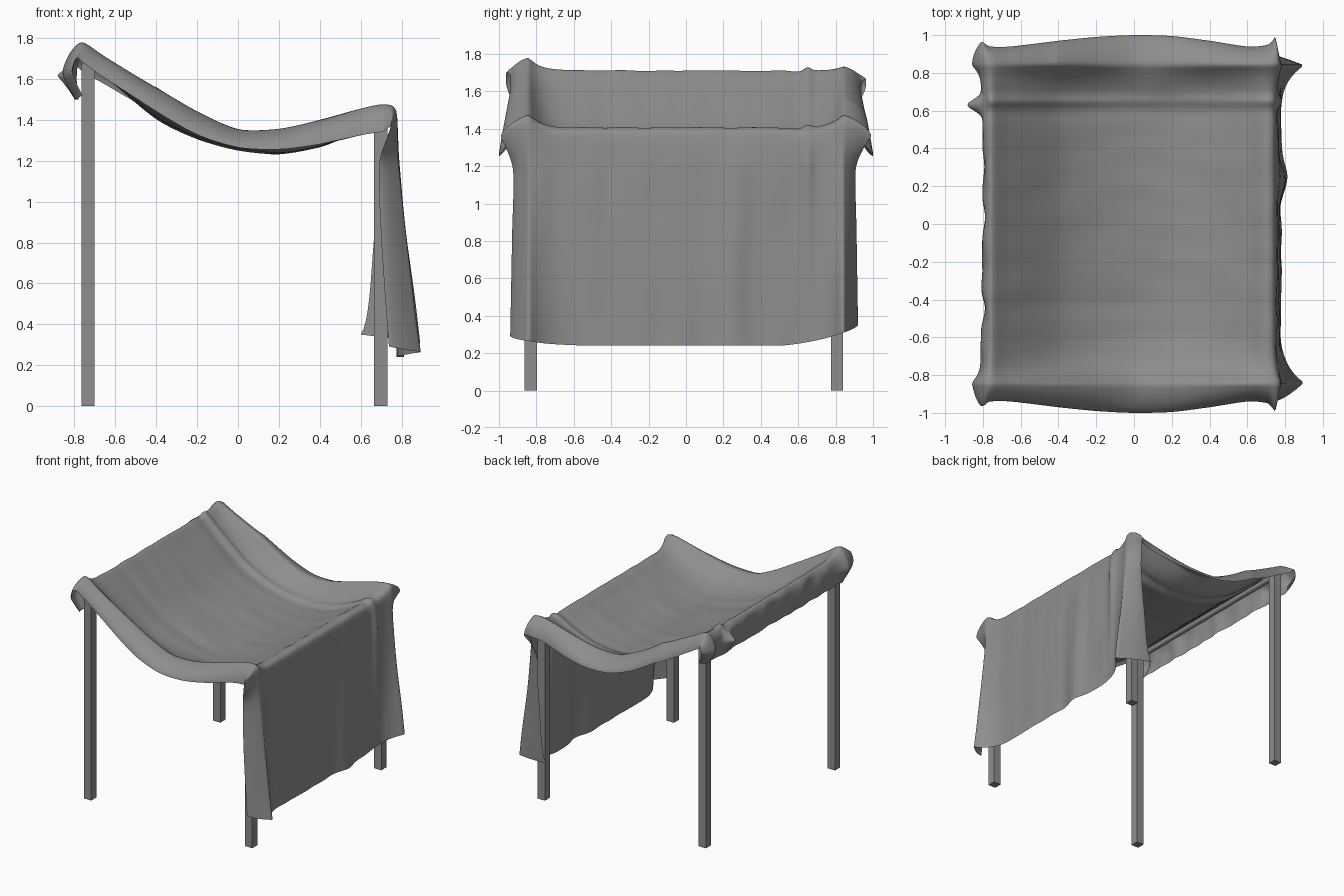
import bpy, bmesh, math
from mathutils import Vector, noise

if "Cube" in bpy.data.objects:
    bpy.data.objects.remove(bpy.data.objects["Cube"])

# Stations along the cloth, left hem to right hem:
# x, z, ridge lift, corner dx, then side flap offset (x, y, z)
ST = [
    (-0.79, 1.50, .00, -.01, .04, .08, .02),
    (-0.80, 1.60, .02, -.06, .05, .12, .01),
    (-0.79, 1.68, .05, -.03, .03, .12, -.03),
    (-0.75, 1.71, .07, -.01, .00, .10, -.10),
    (-0.65, 1.62, .09, .00, .00, .10, -.11),
    (-0.40, 1.41, .15, .00, .00, .13, -.12),
    (-0.20, 1.31, .13, .00, .00, .15, -.11),
    (0.00, 1.255, .10, .00, .00, .16, -.09),
    (0.20, 1.235, .12, .00, .00, .155, -.10),
    (0.40, 1.27, .13, .00, .00, .13, -.12),
    (0.60, 1.355, .10, .00, .00, .10, -.13),
    (0.69, 1.405, .07, .02, .00, .11, -.13),
    (0.745, 1.38, .06, .03, -.03, .15, -.08),
    (0.76, 1.20, .00, .03, -.10, .085, -.02),
    (0.77, 0.80, .00, .06, -.13, .09, .01),
    (0.78, 0.24, .01, .12, -.16, .10, .02),
]


def station(i, t):
    # Catmull-Rom blend of neighbouring stations
    a, b, c, d = (ST[max(0, min(len(ST) - 1, i + k))] for k in (-1, 0, 1, 2))
    out = []
    for p, q, r, s in zip(a, b, c, d):
        m0, m1 = (r - p) * .4, (s - q) * .4
        out.append((2*t**3 - 3*t*t + 1)*q + (t**3 - 2*t*t + t)*m0
                   + (3*t*t - 2*t**3)*r + (t**3 - t*t)*m1)
    return out


def bump(a, centre, width):
    return math.exp(-((a - centre) / width) ** 2)


def cloth_point(u, v):
    i = min(int(u), len(ST) - 2)
    x, z, lift, cdx, fx, fy, fz = station(i, u - i)
    side = 1 if v > 0 else -1
    y = side * min(abs(v), .82) / .82 * .84
    flap = min(1.0, max(0.0, (abs(v) - .82) / .18))
    left = max(0, min(1, (3 - u) / 1.5))
    right = max(0, min(1, u - 12))
    drop = max(0, (u - 12) / 3)
    canopy = 1 - max(left, right)
    # raised side ridges (sharper over the bars) and turned-down side hems
    ramp = max(0, (abs(y) - .5) / .34)
    edge = ramp ** (2.2 + .7 * min(4, abs(u - 7.5)))
    back_left = side > 0 and u < 5
    z += lift * edge * (.35 + .13 * max(0, u - 3) * 2.5 if back_left else 1)
    z += fz * flap ** 1.5
    x += cdx * ramp ** 4
    if side > 0 and right > 0:
        fx *= 1 + .9 * drop ** 3
        fy *= 1 - .2 * min(1, drop * 3)
    x += fx * flap
    y += side * fy * (1 - (1 - flap) ** 1.5)
    # lengthwise crease near the back, with its gathers at both ends
    fade = .35 + .65 * min(1, abs(u - 8) / 4)
    z += canopy * fade * (.018 * bump(y, .65, .025) - .008 * bump(y, .59, .04))
    z += canopy * .007 * (bump(y, -.52, .07) - bump(y, -.42, .06)) * bump(u, 6, 3)
    x -= left * .08 * bump(y, .63, .04) * max(0, 1 - abs(u - 1.2))
    x += right * .03 * bump(y, .65, .03) * max(0, 1 - drop)
    # hanging waves
    x += left * .02 * noise.noise(Vector((y * 7, u * .4, 3)))
    x += right * drop * (.03 * bump(y, .25, .1) + .01 * noise.noise(Vector((y * 6, 1, 7))))
    if right > 0:
        t = max(0, (abs(y) - .5) / .42)
        z += (.08 if side > 0 else .02) * drop ** 2 * t ** 1.4
    # fine wrinkles
    x += .006 * noise.noise(Vector((x * 4, y * 8, z * 2))) * max(left, right)
    z += .006 * noise.noise(Vector((x * 3, y * 7, 0))) * canopy
    return x, y, z


def grey(obj):
    obj.data.materials.append(mat)


mat = bpy.data.materials.new("dark_grey")
mat.diffuse_color = (.27, .27, .27, 1)
mat.use_nodes = True
mat.node_tree.nodes["Principled BSDF"].inputs["Base Color"].default_value = mat.diffuse_color

# Draped cloth
per, nv = 9, 150
nu = (len(ST) - 1) * per
bm = bmesh.new()
grid = [[bm.verts.new(cloth_point(i / per, -1 + 2 * j / nv))
         for j in range(nv + 1)] for i in range(nu + 1)]
for i in range(nu):
    for j in range(nv):
        bm.faces.new((grid[i][j], grid[i+1][j], grid[i+1][j+1], grid[i][j+1])).smooth = True
me = bpy.data.meshes.new("canopy_cloth")
bm.to_mesh(me)
bm.free()
cloth = bpy.data.objects.new("canopy_cloth", me)
bpy.context.collection.objects.link(cloth)
grey(cloth)

# Posts and the crossbars carrying the cloth
for name, x, h in (("left", -.733, 1.66), ("right", .698, 1.36)):
    for end, y in (("front", -.83), ("back", .808)):
        bpy.ops.mesh.primitive_cube_add(size=1, location=(x, y, h / 2))
        post = bpy.context.object
        post.name = f"{name}_{end}_post"
        post.scale = (.065, .065, h)
        grey(post)
    bpy.ops.mesh.primitive_cylinder_add(vertices=16, radius=.022, depth=1.7,
                                        location=(x - .01, -.01, h + .005),
                                        rotation=(math.pi / 2, 0, 0))
    bpy.context.object.name = f"{name}_crossbar"
    bpy.ops.object.shade_smooth_by_angle()
    grey(bpy.context.object)
